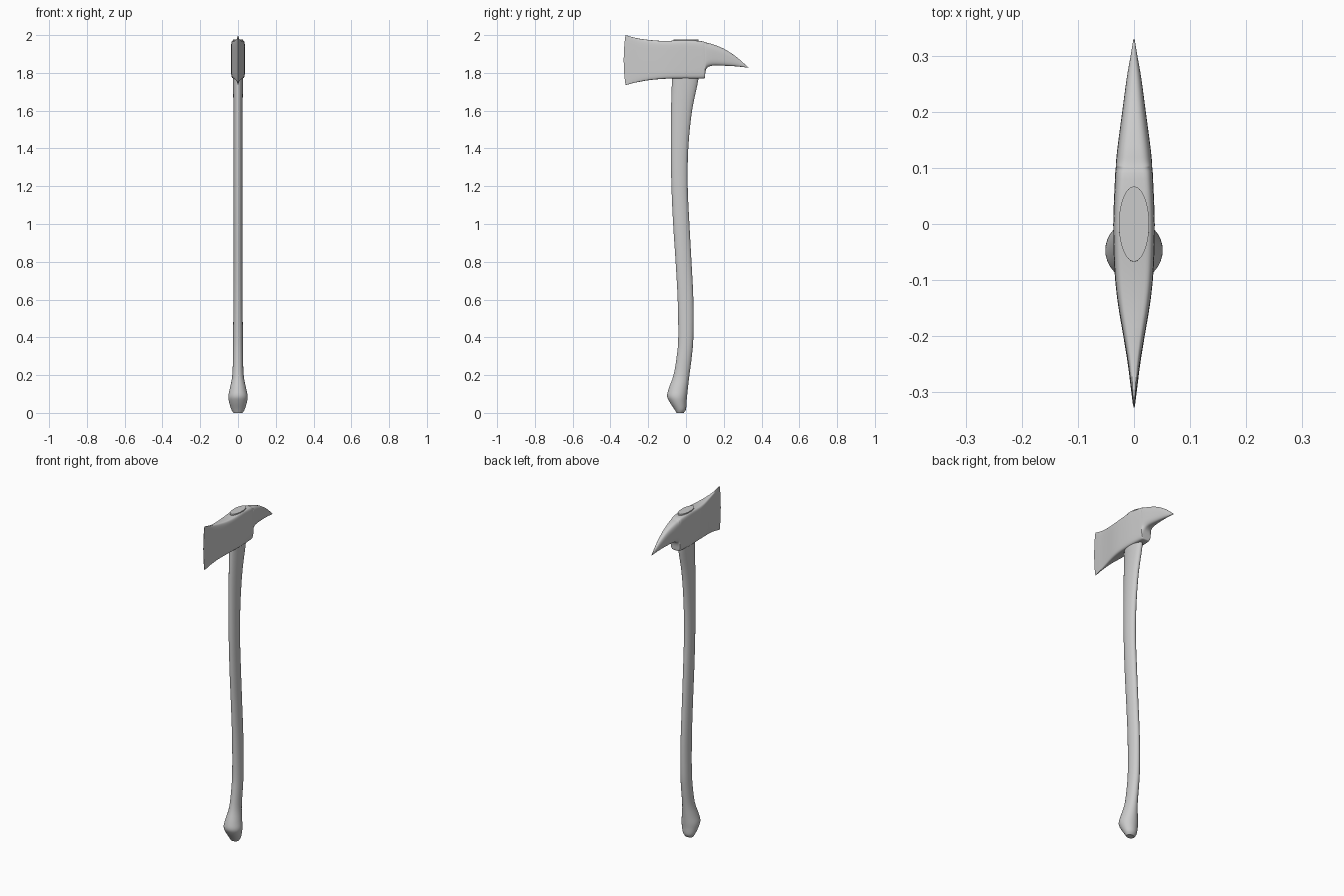
import bpy
import math

if "Cube" in bpy.data.objects:
    bpy.data.objects.remove(bpy.data.objects["Cube"])


def smooth_rows(rows, steps):
    """Catmull-Rom interpolation between neighbouring rows of numbers."""
    out = []
    for i in range(len(rows) - 1):
        a, b = rows[max(i - 1, 0)], rows[i]
        c, d = rows[i + 1], rows[min(i + 2, len(rows) - 1)]
        for k in range(steps):
            t = k / steps
            out.append([0.5 * (2 * q + (r - p) * t + (2 * p - 5 * q + 4 * r - s) * t * t
                               + (3 * q - p - 3 * r + s) * t ** 3)
                        for p, q, r, s in zip(a, b, c, d)])
    out.append(list(rows[-1]))
    return out


def loft(name, rings, angle):
    """Skin equal-length rings of points and cap both ends."""
    n = len(rings[0])
    verts = [p for ring in rings for p in ring]
    faces = [(i * n + j, i * n + (j + 1) % n, (i + 1) * n + (j + 1) % n, (i + 1) * n + j)
             for i in range(len(rings) - 1) for j in range(n)]
    faces.append(tuple(range(n))[::-1])
    faces.append(tuple(range(len(verts) - n, len(verts))))
    mesh = bpy.data.meshes.new(name)
    mesh.from_pydata(verts, [], faces)
    obj = bpy.data.objects.new(name, mesh)
    bpy.context.collection.objects.link(obj)
    bpy.ops.object.select_all(action='DESELECT')
    bpy.context.view_layer.objects.active = obj
    obj.select_set(True)
    bpy.ops.object.mode_set(mode='EDIT')
    bpy.ops.mesh.select_all(action='SELECT')
    bpy.ops.mesh.normals_make_consistent(inside=False)
    bpy.ops.object.mode_set(mode='OBJECT')
    bpy.ops.object.shade_smooth_by_angle(angle=math.radians(angle))
    return obj


def unit_ring(n, power):
    """Superellipse: 2 is round, higher is boxier."""
    pts = []
    for k in range(n):
        a = 2 * math.pi * k / n
        c, s = math.cos(a), math.sin(a)
        pts.append((math.copysign(abs(c) ** (2 / power), c),
                    math.copysign(abs(s) ** (2 / power), s)))
    return pts


# Handle: z, back y, front y, half width in x
handle_rows = [
    (0.0, -0.05, -0.012, 0.024), (0.02, -0.062, 0.0, 0.036), (0.06, -0.088, 0.003, 0.048),
    (0.09, -0.1, 0.006, 0.051), (0.13, -0.091, 0.010, 0.043), (0.2, -0.066, 0.018, 0.030),
    (0.3, -0.049, 0.031, 0.027), (0.4, -0.041, 0.039, 0.026), (0.6, -0.044, 0.039, 0.024),
    (0.8, -0.055, 0.029, 0.023), (1.0, -0.068, 0.018, 0.023), (1.2, -0.077, 0.009, 0.023),
    (1.4, -0.08, 0.012, 0.023), (1.6, -0.079, 0.032, 0.024), (1.77, -0.074, 0.066, 0.027),
    (1.87, -0.070, 0.067, 0.027), (1.978, -0.067, 0.067, 0.027)]
rings = []
for z, y0, y1, w in smooth_rows(handle_rows, 4):
    rings.append([(w * c, (y0 + y1) / 2 + (y1 - y0) / 2 * s, z) for c, s in unit_ring(32, 2)])
loft("handle", rings, 35)

# Head, blade to pick: y, bottom z, top z, half width in x, boxiness
head_rows = [
    (-0.33, 1.735, 2.0, 0.001, 5), (-0.29, 1.744, 1.991, 0.006, 5),
    (-0.25, 1.752, 1.982, 0.011, 5), (-0.2, 1.761, 1.975, 0.019, 6),
    (-0.14, 1.767, 1.970, 0.029, 7), (-0.08, 1.770, 1.970, 0.035, 7),
    (0.0, 1.770, 1.974, 0.037, 7), (0.08, 1.770, 1.968, 0.034, 6),
    (0.097, 1.771, 1.964, 0.033, 5), (0.101, 1.778, 1.963, 0.0325, 5),
    (0.103, 1.805, 1.962, 0.0325, 5), (0.112, 1.827, 1.959, 0.032, 4),
    (0.14, 1.838, 1.952, 0.029, 3.5), (0.2, 1.838, 1.928, 0.021, 3),
    (0.26, 1.835, 1.890, 0.013, 2.5), (0.30, 1.831, 1.856, 0.006, 2.2),
    (0.33, 1.827, 1.829, 0.001, 2)]
rings = []
for i, (y, zb, zt, w, power) in enumerate(smooth_rows(head_rows, 3)):
    curve = 0.01 if i == 0 else 0.008 if i == 1 else 0.005 if i == 2 else 0
    rings.append([(w * c, y + curve * s * s, (zb + zt) / 2 + (zt - zb) / 2 * s)
                  for c, s in unit_ring(48, power)])
loft("axe_head", rings, 40)
